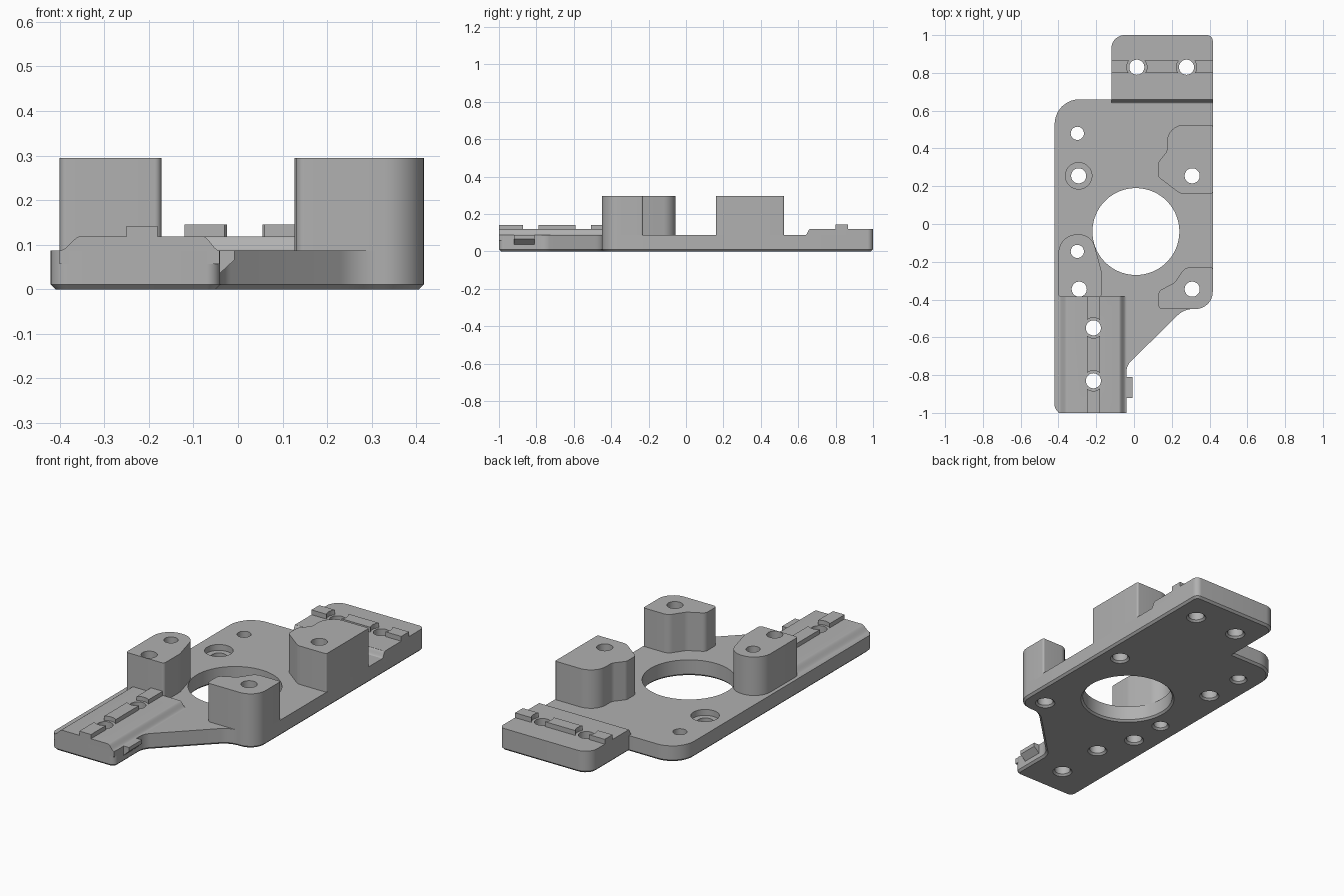
import bpy, bmesh
from math import cos, sin, tan, pi
from mathutils import Vector

cube = bpy.data.objects.get("Cube")
if cube:
    bpy.data.objects.remove(cube)

GREY = bpy.data.materials.new("light_grey")
GREY.use_nodes = True
COLOUR = (0.44, 0.44, 0.44, 1)
GREY.diffuse_color = COLOUR
GREY.node_tree.nodes["Principled BSDF"].inputs["Base Color"].default_value = COLOUR

EDGE = 0.417      # half width of the plate
DECK = 0.087      # top of the base plate
PAD = 0.119       # top of the raised pads
POST = 0.295      # top of the posts


def finish(name, bm):
    bmesh.ops.recalc_face_normals(bm, faces=bm.faces)
    mesh = bpy.data.meshes.new(name)
    bm.to_mesh(mesh)
    bm.free()
    mesh.materials.append(GREY)
    obj = bpy.data.objects.new(name, mesh)
    bpy.context.collection.objects.link(obj)
    return obj


def rounded(corners, steps=8):
    """Outline from (x, y, radius) corners, each replaced by a tangent arc."""
    out = []
    for i, (x, y, r) in enumerate(corners):
        p = Vector((x, y))
        if not r:
            out.append(p)
            continue
        a = (Vector(corners[i - 1][:2]) - p).normalized()
        b = (Vector(corners[(i + 1) % len(corners)][:2]) - p).normalized()
        half = a.angle(b) / 2
        centre = p + (a + b).normalized() * r / sin(half)
        start = p + a * r / tan(half) - centre
        end = p + b * r / tan(half) - centre
        for k in range(steps + 1):
            t = k / steps
            out.append(centre + (start * (1 - t) + end * t).normalized() * r)
    return out


def prism(name, corners, z0, z1, chamfer=0):
    bm = bmesh.new()
    base = bm.faces.new([bm.verts.new((p.x, p.y, z0)) for p in rounded(corners)])
    top = bmesh.ops.extrude_face_region(bm, geom=[base], use_keep_orig=True)
    bmesh.ops.translate(bm, vec=(0, 0, z1 - z0),
                        verts=[v for v in top["geom"] if isinstance(v, bmesh.types.BMVert)])
    if chamfer:
        rim = [e for e in bm.edges if all(abs(v.co.z - z0) < 1e-6 for v in e.verts)]
        bmesh.ops.bevel(bm, geom=rim, offset=chamfer, segments=1, affect='EDGES')
    return finish(name, bm)


def box(name, x0, x1, y0, y1, z0, z1):
    return prism(name, [(x0, y0, 0), (x1, y0, 0), (x1, y1, 0), (x0, y1, 0)], z0, z1)


def sweep(name, profile, axis, a, b):
    """Extrude a (u, z) profile along x or y, from a to b."""
    bm = bmesh.new()
    place = (lambda u, z, w: (w, u, z)) if axis == 'x' else (lambda u, z, w: (u, w, z))
    ends = [[bm.verts.new(place(u, z, w)) for u, z in profile] for w in (a, b)]
    bm.faces.new(ends[0])
    bm.faces.new(ends[1])
    for i in range(len(profile)):
        bm.faces.new((ends[0][i - 1], ends[0][i], ends[1][i], ends[1][i - 1]))
    return finish(name, bm)


def turned(bm, x, y, rings, n=48):
    """Closed turned solid from (radius, z) rings."""
    loops = [[bm.verts.new((x + r * cos(2 * pi * k / n), y + r * sin(2 * pi * k / n), z))
              for k in range(n)] for r, z in rings]
    bm.faces.new(loops[0][::-1])
    bm.faces.new(loops[-1])
    for lo, hi in zip(loops, loops[1:]):
        for k in range(n):
            bm.faces.new((lo[k - 1], lo[k], hi[k], hi[k - 1]))


def cut(obj, cutter):
    mod = obj.modifiers.new("cut", 'BOOLEAN')
    mod.operation, mod.solver, mod.object = 'DIFFERENCE', 'EXACT', cutter
    bpy.context.view_layer.update()
    graph = bpy.context.evaluated_depsgraph_get()
    mesh = bpy.data.meshes.new_from_object(obj.evaluated_get(graph))
    obj.modifiers.clear()
    obj.data = mesh


def s_curve(u0, z0, u1, z1, steps=10):
    return [(u0 + (u1 - u0) * k / steps, z0 + (z1 - z0) * (1 - cos(pi * k / steps)) / 2)
            for k in range(steps + 1)]


# Base plate
parts = [prism("base_plate", [
    (-0.42, -1, 0.04), (-0.04, -1, 0.03), (-0.04, -0.75, 0.08), (0.265, -0.45, 0.12),
    (EDGE, -0.45, 0.09), (EDGE, 1, 0.03), (-0.12, 1, 0.07), (-0.12, 0.66, 0),
    (-0.42, 0.66, 0.13)], 0, DECK, 0.011)]

# Raised pads with curved shoulders
low = DECK - 0.03
parts.append(sweep("front_pad", [(-0.4, low)] + s_curve(-0.4, DECK, -0.352, PAD)
                   + s_curve(-0.08, PAD, -0.041, DECK) + [(-0.041, low)], 'y', -1, -0.385))
parts.append(prism("back_pad", [(EDGE, 0.66, 0), (EDGE, 1, 0.03), (-0.12, 1, 0.07),
                                (-0.12, 0.66, 0)], low, PAD))
parts.append(sweep("back_pad_shoulder", [(0.67, low), (0.638, low)]
                   + s_curve(0.638, DECK, 0.662, PAD) + [(0.67, PAD)], 'x', -0.12, EDGE))

# Posts
deep = DECK - 0.01
parts.append(prism("front_right_post", [
    (-0.4, -0.387, 0.015), (-0.172, -0.387, 0.015), (-0.172, -0.25, 0.08),
    (-0.225, -0.055, 0.085), (-0.4, -0.055, 0.098)], deep, POST))
parts.append(prism("front_left_post", [
    (0.13, -0.45, 0.02), (EDGE, -0.45, 0.09), (EDGE, -0.23, 0.01), (0.27, -0.23, 0.05),
    (0.215, -0.31, 0.05), (0.13, -0.355, 0.03)], deep, POST))
parts.append(prism("back_left_post", [
    (EDGE, 0.16, 0.01), (0.245, 0.16, 0.05), (0.127, 0.25, 0.03), (0.127, 0.325, 0.03),
    (0.175, 0.385, 0.04), (0.175, 0.525, 0.09), (EDGE, 0.525, 0.01)], deep, POST))

# Side catch
parts.append(sweep("side_catch", [(-0.06, 0.018), (-0.008, 0.066), (-0.008, DECK),
                                  (-0.06, DECK)], 'y', -0.92, -0.81))

# Locating ribs, split around the pad holes
front_rib = box("front_rib", -0.25, -0.18, -1, -0.387, PAD - 0.01, 0.142)
back_rib = box("back_rib", -0.12, EDGE, 0.8, 0.866, PAD - 0.01, 0.145)
pad_holes = [(-0.215, -0.55), (-0.215, -0.83), (0.015, 0.83), (0.278, 0.83)]
bm = bmesh.new()
for x, y in pad_holes:
    turned(bm, x, y, [(0.054, 0.05), (0.054, 0.4)])
clearance = finish("rib_clearance", bm)
for rib in (front_rib, back_rib):
    cut(rib, clearance)

# Screw holes, counterbore and centre opening
holes = [(x, y, 0.04) for x, y in pad_holes] + [
    (-0.3, 0.48, 0.035), (-0.3, -0.145, 0.035), (-0.29, -0.345, 0.04),
    (0.308, -0.345, 0.04), (0.308, 0.255, 0.04), (0.01, -0.04, 0.23)]
bm = bmesh.new()
for x, y, r in holes:
    c = 0.01
    turned(bm, x, y, [(r + c, -0.1), (r + c, 0), (r, c), (r, 0.5)], 96 if r > 0.1 else 40)
turned(bm, -0.293, 0.255, [(0.05, -0.1), (0.05, 0), (0.04, 0.01), (0.04, 0.055),
                           (0.07, 0.055), (0.07, 0.5)])
drill = finish("drill", bm)
for part in parts:
    if part.name not in ("side_catch", "back_pad_shoulder"):
        cut(part, drill)
for helper in (clearance, drill):
    bpy.data.objects.remove(helper)

# Smooth round walls, keep hard edges
bpy.ops.object.select_all(action='DESELECT')
for part in parts + [front_rib, back_rib]:
    part.select_set(True)
    bpy.context.view_layer.objects.active = part
bpy.ops.object.shade_smooth_by_angle(angle=0.5)
